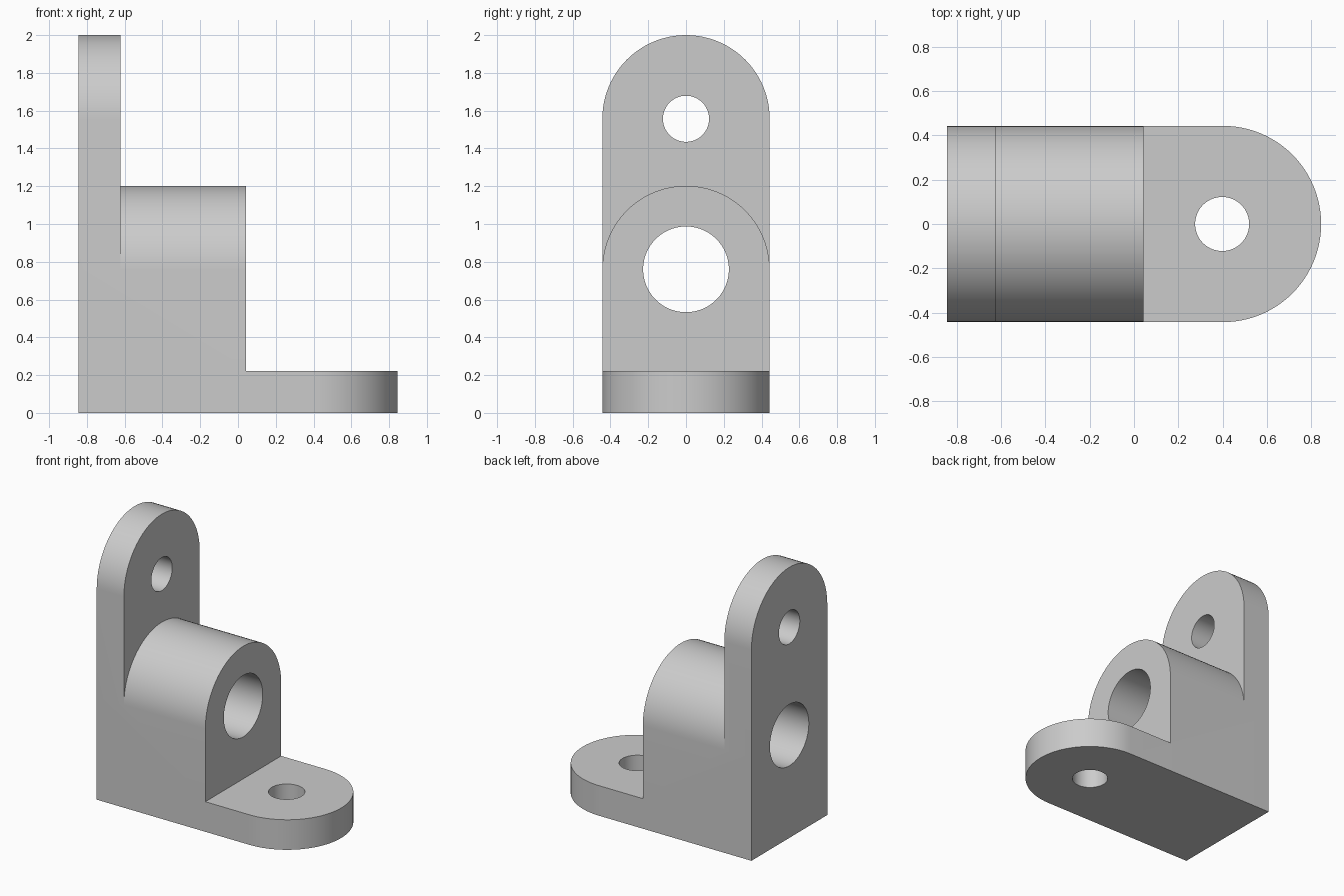
import bpy
import bmesh
from math import pi, sin, cos, radians
from mathutils import Matrix, Vector

cube = bpy.data.objects.get("Cube")
if cube:
    bpy.data.objects.remove(cube, do_unlink=True)

X0, X1 = -0.845, 0.845      # overall length
R = 0.443                   # half width and end radius
THICK = 0.222               # plate thickness
ARC = 48                    # segments per half circle

grey = bpy.data.materials.new("plain_grey")
grey.use_nodes = True
colour = (0.6, 0.6, 0.6, 1)
grey.diffuse_color = colour
grey.node_tree.nodes["Principled BSDF"].inputs["Base Color"].default_value = colour


def finish(name, bm):
    bmesh.ops.recalc_face_normals(bm, faces=bm.faces)
    mesh = bpy.data.meshes.new(name)
    bm.to_mesh(mesh)
    bm.free()
    mesh.materials.append(grey)
    obj = bpy.data.objects.new(name, mesh)
    bpy.context.collection.objects.link(obj)
    return obj


def rounded_tab(name, start, length, depth, place):
    """Strip with one half-round end, extruded by depth; place maps (along, y, out)."""
    outline = [(start, -R), (start, R)]
    centre = start + length - R
    outline += [(centre + R * sin(pi * i / ARC), R * cos(pi * i / ARC))
                for i in range(ARC + 1)]
    bm = bmesh.new()
    face = bm.faces.new([bm.verts.new(place(a, y, depth[0])) for a, y in outline])
    ext = bmesh.ops.extrude_face_region(bm, geom=[face])
    shift = Vector(place(0, 0, depth[1])) - Vector(place(0, 0, depth[0]))
    bmesh.ops.translate(bm, vec=shift,
                        verts=[v for v in ext["geom"] if isinstance(v, bmesh.types.BMVert)])
    return finish(name, bm)


def drill(name, centre, radius, axis):
    bm = bmesh.new()
    turn = Matrix.Rotation(pi / 2, 4, "Y") if axis == "X" else Matrix()
    bmesh.ops.create_cone(bm, cap_ends=True, segments=2 * ARC, radius1=radius,
                          radius2=radius, depth=3 if axis == "X" else 1,
                          matrix=Matrix.Translation(centre) @ turn)
    return finish(name, bm)


def combine(target, other, operation):
    mod = target.modifiers.new(other.name, "BOOLEAN")
    mod.object, mod.operation, mod.solver = other, operation, "EXACT"
    bpy.context.view_layer.objects.active = target
    bpy.ops.object.modifier_apply(modifier=mod.name)
    bpy.data.objects.remove(other, do_unlink=True)


def upright(a, y, out):
    return (out, y, a)


def lying(a, y, out):
    return (a, y, out)


# Base foot, tall back plate and bearing block
bracket = rounded_tab("bracket", X0, X1 - X0, (0, THICK), lying)
plate = rounded_tab("back_plate", 0, 2.0, (X0, X0 + THICK), upright)
block = rounded_tab("bearing_block", 0, 1.202, (X0, 0.043), upright)
combine(bracket, plate, "UNION")
combine(bracket, block, "UNION")

# Bore through the block, screw holes in plate and foot
for name, centre, radius, axis in (
        ("bore", (0, 0, 0.76), 0.227, "X"),
        ("plate_hole", (0, 0, 2.0 - R), 0.122, "X"),
        ("foot_hole", (X1 - R - 0.004, 0, 0), 0.122, "Z")):
    combine(bracket, drill(name, centre, radius, axis), "DIFFERENCE")

# Merge coplanar pieces, then smooth the round walls only
bm = bmesh.new()
bm.from_mesh(bracket.data)
bmesh.ops.remove_doubles(bm, verts=bm.verts, dist=0.0001)
bmesh.ops.dissolve_limit(bm, angle_limit=radians(0.5), verts=bm.verts, edges=bm.edges)
bm.to_mesh(bracket.data)
bm.free()
bpy.ops.object.select_all(action="DESELECT")
bracket.select_set(True)
bpy.context.view_layer.objects.active = bracket
bpy.ops.object.shade_smooth_by_angle(angle=radians(30))
